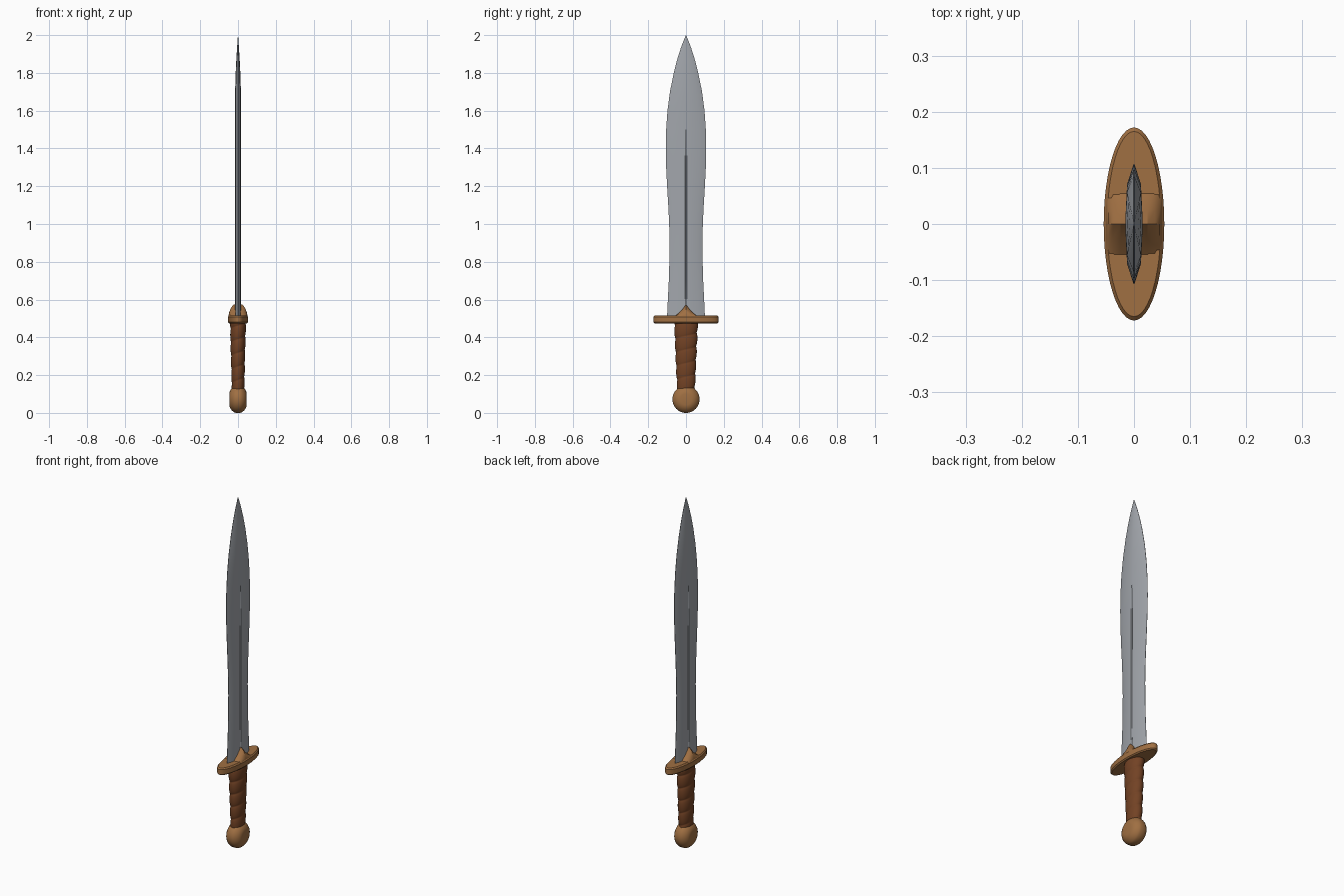
import bpy
import math

if "Cube" in bpy.data.objects:
    bpy.data.objects.remove(bpy.data.objects["Cube"], do_unlink=True)


def material(name, r, g, b, metal=0.0):
    m = bpy.data.materials.new(name)
    m.use_nodes = True
    m.diffuse_color = (r, g, b, 1)
    node = m.node_tree.nodes["Principled BSDF"]
    node.inputs["Base Color"].default_value = (r, g, b, 1)
    node.inputs["Roughness"].default_value = 0.6
    return m


steel = material("steel", 0.36, 0.38, 0.41)
bronze = material("bronze", 0.35, 0.16, 0.055)
leather = material("brown leather", 0.17, 0.055, 0.018)


def loft(name, rings, mat, angle):
    """Skin closed rings of equal length and cap both ends."""
    n = len(rings[0])
    verts = [p for ring in rings for p in ring]
    faces = [tuple(range(n))[::-1],
             tuple(range((len(rings) - 1) * n, len(rings) * n))]
    for k in range(len(rings) - 1):
        for i in range(n):
            j = (i + 1) % n
            faces.append((k * n + i, k * n + j, k * n + n + j, k * n + n + i))
    mesh = bpy.data.meshes.new(name)
    mesh.from_pydata(verts, [], faces)
    mesh.materials.append(mat)
    obj = bpy.data.objects.new(name, mesh)
    bpy.context.collection.objects.link(obj)
    bpy.ops.object.select_all(action="DESELECT")
    obj.select_set(True)
    bpy.context.view_layer.objects.active = obj
    bpy.ops.object.mode_set(mode="EDIT")
    bpy.ops.mesh.select_all(action="SELECT")
    bpy.ops.mesh.normals_make_consistent(inside=False)
    bpy.ops.object.mode_set(mode="OBJECT")
    bpy.ops.object.shade_smooth_by_angle(angle=math.radians(angle))
    return obj


def ellipse(rx, ry, z, n=48):
    return [(rx * math.cos(a), ry * math.sin(a), z)
            for a in (2 * math.pi * i / n for i in range(n))]


# Leaf-shaped blade with ground edges and a fine central groove
def blade_ring(z, w):
    t = min(0.0155, 0.19 * w)
    groove = 0.004 if 0.55 < z < 1.5 else 0.0
    half = [(t - groove, 0), (t, 0.05 * w), (0.8 * t, 0.66 * w)]
    quarter = half + [(0.0008, w)]
    right = [(x, -y) for x, y in quarter[:0:-1]] + quarter
    left = [(-x, -y) for x, y in right]
    return [(x, y, z) for x, y in right + left]


blade_profile = [(0.49, 0.101), (0.6, 0.096), (0.7, 0.091), (0.8, 0.088),
                 (0.9, 0.087), (1.0, 0.089), (1.1, 0.094), (1.2, 0.1),
                 (1.3, 0.105), (1.4, 0.107), (1.5, 0.105), (1.6, 0.098),
                 (1.7, 0.085), (1.8, 0.065), (1.87, 0.047), (1.93, 0.028),
                 (1.97, 0.013), (2.0, 0.001)]
loft("blade", [blade_ring(z, w) for z, w in blade_profile], steel, 20)

# Oval crossguard with softened rims
loft("guard", [ellipse(0.048, 0.165, 0.474), ellipse(0.054, 0.172, 0.48),
               ellipse(0.054, 0.172, 0.508), ellipse(0.048, 0.165, 0.515)],
     bronze, 35)

# Peaked collar: a tent across the blade with rounded ends
collar = []
for x, peak in [(-0.05, 0.516), (-0.046, 0.535), (-0.037, 0.557),
                (-0.024, 0.573), (0.024, 0.573), (0.037, 0.557),
                (0.046, 0.535), (0.05, 0.516)]:
    rise = peak - 0.51
    collar.append([(x, -0.06, 0.51), (x, -0.025, 0.51 + 0.5 * rise),
                   (x, 0, peak), (x, 0.025, 0.51 + 0.5 * rise),
                   (x, 0.06, 0.51)])
loft("guard_collar", collar, bronze, 30)

# Tapered grip whose surface swells into a spiral leather wrap
grip = []
bottom, top, pitch, steps, sides = 0.12, 0.48, 0.072, 90, 40
for k in range(steps + 1):
    f = k / steps
    z = bottom + (top - bottom) * f
    ring = []
    for i in range(sides):
        a = 2 * math.pi * i / sides
        turn = ((z - bottom) / pitch - i / sides) % 1.0
        swell = 0.9 + 0.12 * math.sqrt(abs(math.sin(math.pi * turn)))
        ring.append(((0.033 + 0.009 * f) * swell * math.cos(a),
                     (0.047 + 0.016 * f) * swell * math.sin(a), z))
    grip.append(ring)
loft("grip", grip, leather, 50)

# Wheel pommel, turned about the x axis
pommel = []
for x, r in [(-0.046, 0.03), (-0.043, 0.044), (-0.034, 0.058),
             (-0.022, 0.068), (-0.012, 0.072), (0.012, 0.072),
             (0.022, 0.068), (0.034, 0.058), (0.043, 0.044), (0.046, 0.03)]:
    pommel.append([(x, py, 0.072 + pz) for py, pz, _ in ellipse(r, r, 0)])
loft("pommel", pommel, bronze, 40)
